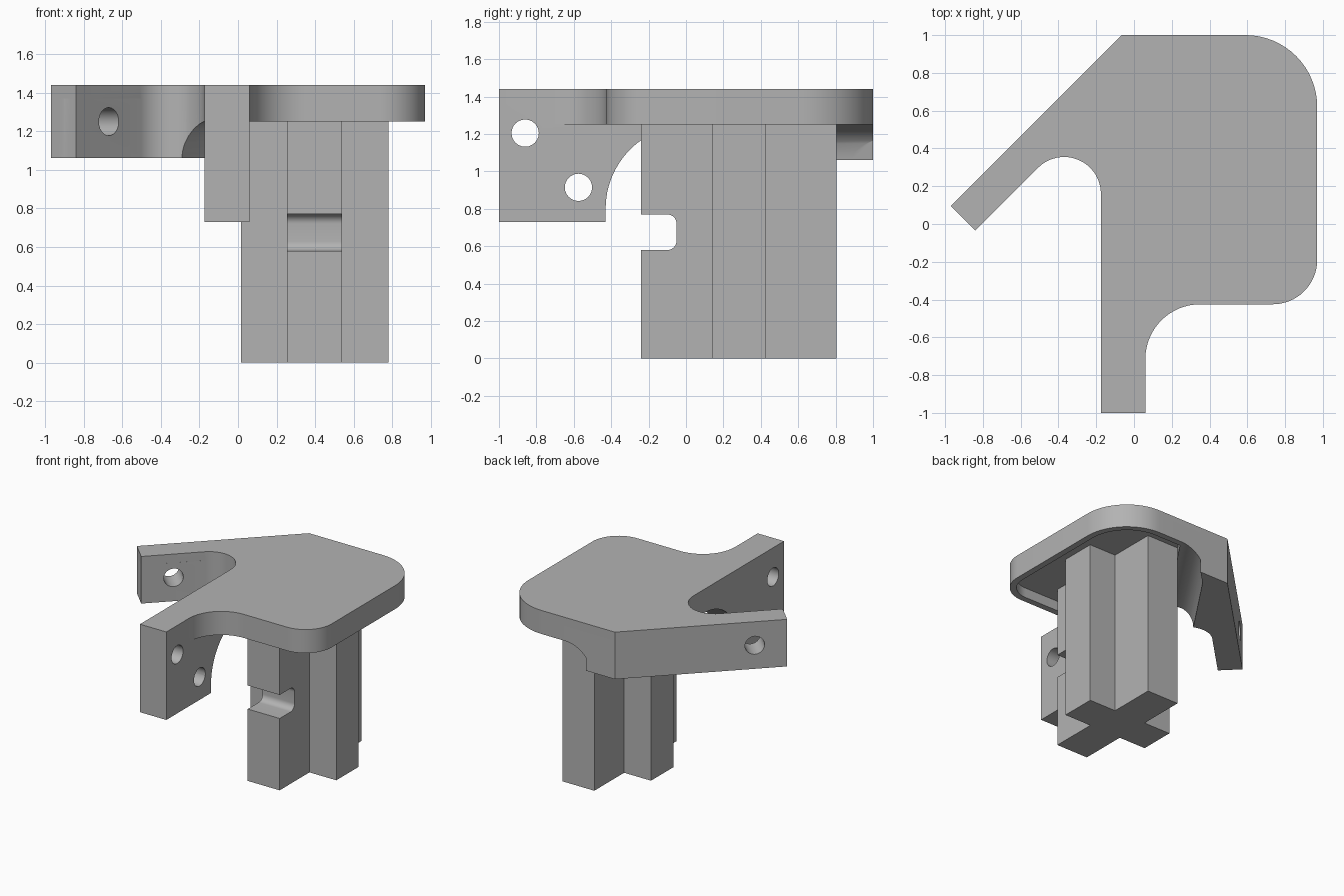
import bpy, bmesh, math
from mathutils import Vector

cube = bpy.data.objects.get("Cube")
if cube:
    bpy.data.objects.remove(cube)

grey = bpy.data.materials.new("light_grey")
grey.use_nodes = True
colour = (0.45, 0.45, 0.45, 1)
grey.diffuse_color = colour
grey.node_tree.nodes["Principled BSDF"].inputs["Base Color"].default_value = colour

X, Y, Z = Vector((1, 0, 0)), Vector((0, 1, 0)), Vector((0, 0, 1))


def arc(cx, cy, r, a0, a1, n=16):
    """Points on a circular arc, angles in degrees."""
    angles = [math.radians(a0 + (a1 - a0) * i / n) for i in range(n + 1)]
    return [(cx + r * math.cos(a), cy + r * math.sin(a)) for a in angles]


def prism(name, pts, u, v, w, lo, hi, origin=Vector()):
    """Extrude a profile in the u-v plane along w from lo to hi."""
    bm = bmesh.new()
    face = bm.faces.new([bm.verts.new(origin + u * a + v * b + w * lo) for a, b in pts])
    ext = bmesh.ops.extrude_face_region(bm, geom=[face])
    new = [g for g in ext["geom"] if isinstance(g, bmesh.types.BMVert)]
    bmesh.ops.translate(bm, verts=new, vec=w * (hi - lo))
    bmesh.ops.recalc_face_normals(bm, faces=bm.faces)
    mesh = bpy.data.meshes.new(name)
    bm.to_mesh(mesh)
    bm.free()
    mesh.materials.append(grey)
    obj = bpy.data.objects.new(name, mesh)
    bpy.context.collection.objects.link(obj)
    return obj


def combine(obj, other, operation):
    """Apply a boolean and drop the helper."""
    mod = obj.modifiers.new("bool", "BOOLEAN")
    mod.operation, mod.object, mod.solver = operation, other, "EXACT"
    bpy.context.view_layer.objects.active = obj
    bpy.ops.object.modifier_apply(modifier=mod.name)
    bpy.data.objects.remove(other)


def box(x0, x1, y0, y1):
    return [(x0, y0), (x1, y0), (x1, y1), (x0, y1)]


TOP, UNDER = 1.44, 1.25

# Plan outline of the plate with both arms
outline = ([(-0.97, 0.095), (-0.065, 1)] + arc(0.59, 0.62, 0.38, 90, 0)
           + arc(0.735, -0.19, 0.235, 0, -90) + arc(0.35, -0.715, 0.29, 90, 180)
           + [(0.06, -1), (-0.175, -1)] + arc(-0.37, 0.16, 0.195, 0, 135)
           + [(-0.84, -0.035)])
plate = prism("plate", outline, X, Y, Z, UNDER, TOP)

# Shallow pocket in the underside, leaving a thin rim
pocket = ([(-0.125, -0.37), (-0.125, 0.63), (0.19, 0.95)] + arc(0.59, 0.62, 0.33, 90, 0)
          + arc(0.735, -0.19, 0.185, 0, -90))
combine(plate, prism("pocket", pocket, X, Y, Z, UNDER - 0.1, UNDER + 0.08), "DIFFERENCE")

# Front arm: hanging web with a concave rear edge
web = ([(-1, 0.73), (-0.43, 0.73)] + arc(0.02, 0.8, 0.45, 180, 90)
       + [(0.02, 1.36), (-1, 1.36)])
combine(plate, prism("front_arm", web, Y, Z, X, -0.175, 0.06), "UNION")

# Diagonal arm: straight wall running to the back edge
wall = [(-0.97, 0.095), (-0.065, 1), (0.195, 1), (-0.84, -0.035)]
arm = prism("diagonal_arm", wall, X, Y, Z, 1.06, 1.37)

# Gusset: concave fillet between wall and plate, trimmed to the plan
along = Vector((0.56, 0.83, 0)).normalized()
across = Vector((along.y, -along.x, 0))
profile = ([(-0.4, 1.06)] + arc(0.19, 1.06, 0.19, 180, 90)
           + [(0.19, 1.37), (-0.4, 1.37)])
gusset = prism("gusset", profile, across, Z, along, -0.6, 1.2, Vector((-0.29, 0.338, 0)))
combine(gusset, prism("trim", outline, X, Y, Z, 1, 1.4), "INTERSECT")
combine(arm, gusset, "UNION")
combine(plate, arm, "UNION")

# Bolt holes through both arms
for y, z in ((-0.86, 1.205), (-0.575, 0.915)):
    hole = prism("hole", arc(y, z, 0.073, 0, 345, 23), Y, Z, X, -0.3, 0.2)
    combine(plate, hole, "DIFFERENCE")
normal = Vector((1, -1, 0)).normalized()
side = Vector((1, 1, 0)).normalized()
hole = prism("hole", arc(0, 1.25, 0.073, 0, 345, 23), side, Z, normal, -0.4, 0.2,
             Vector((-0.67, 0.135, 0)))
combine(plate, hole, "DIFFERENCE")

# Cross-shaped post
post = prism("cross_post", box(0.255, 0.54, -0.24, 0.805), X, Y, Z, 0, UNDER + 0.1)
cross_bar = prism("cross_bar", box(0.015, 0.78, 0.14, 0.425), X, Y, Z, 0, UNDER + 0.1)
combine(post, cross_bar, "UNION")

# Rounded notch in the front rib
slot = ([(-0.3, 0.58)] + arc(-0.1, 0.63, 0.05, -90, 0, 8)
        + arc(-0.1, 0.72, 0.05, 0, 90, 8) + [(-0.3, 0.77)])
combine(post, prism("notch", slot, Y, Z, X, 0.2, 0.6), "DIFFERENCE")

# Smooth the curved walls, keep the corners crisp
for obj in (plate, post):
    bpy.ops.object.select_all(action="DESELECT")
    obj.select_set(True)
    bpy.context.view_layer.objects.active = obj
    bpy.ops.object.shade_smooth_by_angle(angle=math.radians(30))
